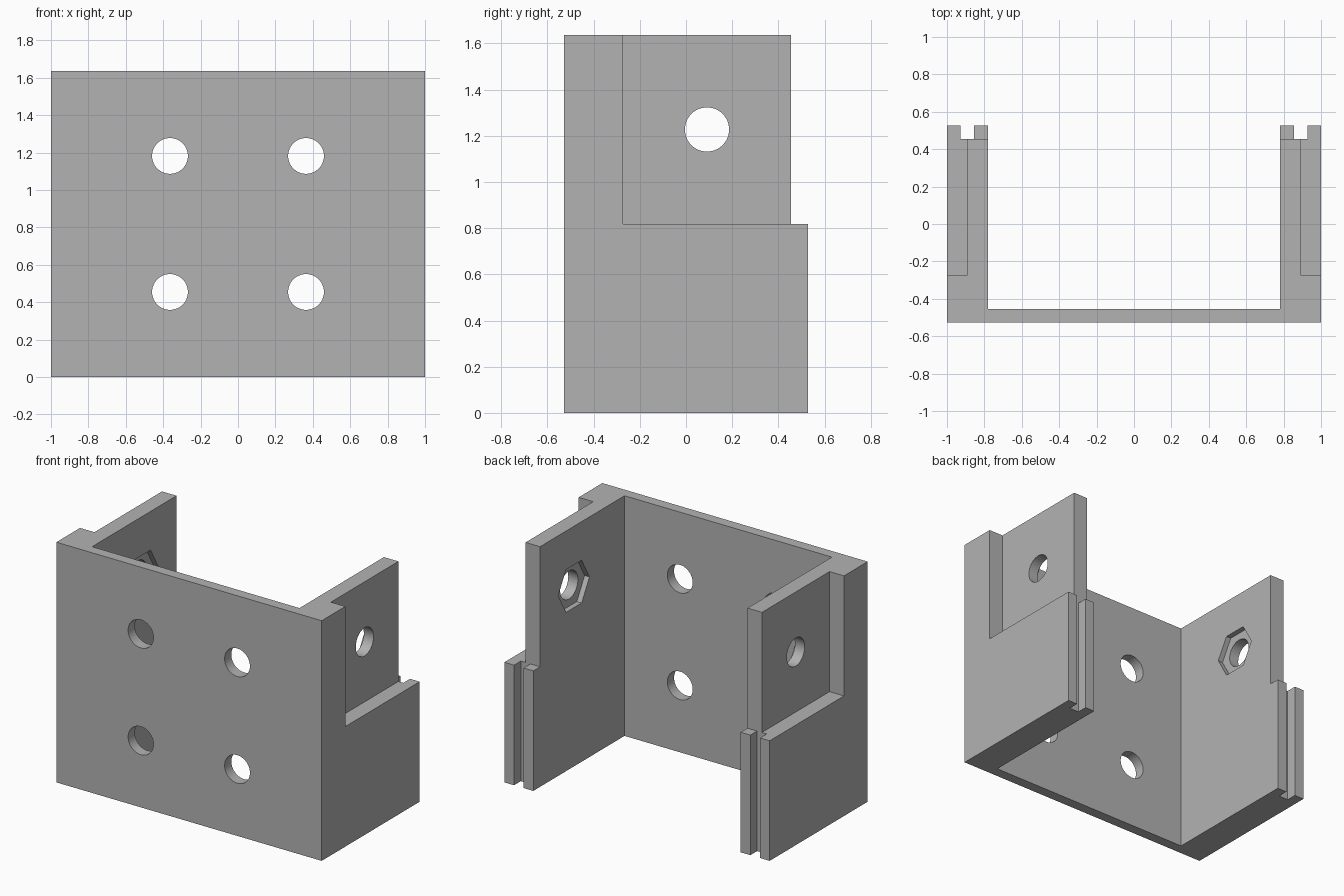
import bpy, bmesh, math
from mathutils import Matrix, Vector

cube = bpy.data.objects.get("Cube")
if cube:
    bpy.data.objects.remove(cube, do_unlink=True)

# Proportions: U is one design unit, the bracket is 55 x 29 x 45 of them
U = 2 / 55
W, D, H = 1.0, 14.5 * U, 45 * U
WALL, SIDE = 2 * U, 6 * U
MID = H / 2
BACK = D - WALL
INNER = W - SIDE
HOLE = 2.63 * U

grey = bpy.data.materials.new("plain grey")
grey.use_nodes = True
colour = (0.45, 0.45, 0.45, 1)
grey.diffuse_color = colour
grey.node_tree.nodes["Principled BSDF"].inputs["Base Color"].default_value = colour


def make_object(name, bm):
    bmesh.ops.recalc_face_normals(bm, faces=bm.faces)
    mesh = bpy.data.meshes.new(name)
    bm.to_mesh(mesh)
    bm.free()
    mesh.materials.append(grey)
    obj = bpy.data.objects.new(name, mesh)
    bpy.context.collection.objects.link(obj)
    return obj


def prism(name, outline, z0, z1):
    bm = bmesh.new()
    face = bm.faces.new([bm.verts.new((x, y, z0)) for x, y in outline])
    ext = bmesh.ops.extrude_face_region(bm, geom=[face])
    verts = [v for v in ext["geom"] if isinstance(v, bmesh.types.BMVert)]
    bmesh.ops.translate(bm, verts=verts, vec=(0, 0, z1 - z0))
    return make_object(name, bm)


def box(name, x0, x1, y0, y1, z0, z1):
    return prism(name, [(x0, y0), (x1, y0), (x1, y1), (x0, y1)], z0, z1)


def rod(name, sides, radius, length, centre, axis, spin=0):
    bm = bmesh.new()
    turn = Vector(axis).to_track_quat("Z", "Y").to_matrix().to_4x4()
    bmesh.ops.create_cone(bm, cap_ends=True, segments=sides, radius1=radius,
                          radius2=radius, depth=length,
                          matrix=Matrix.Translation(centre) @ turn @ Matrix.Rotation(spin, 4, "Z"))
    return make_object(name, bm)


def cut(target, cutter):
    mod = target.modifiers.new("cut", "BOOLEAN")
    mod.operation = "DIFFERENCE"
    mod.solver = "EXACT"
    mod.object = cutter
    bpy.context.view_layer.objects.active = target
    bpy.ops.object.modifier_apply(modifier=mod.name)
    bpy.data.objects.remove(cutter, do_unlink=True)


# U-shaped body, its side walls ending in slotted tabs
half = [(W, -D), (W, D), (W - WALL, D), (W - WALL, BACK), (W - 2 * WALL, BACK),
        (W - 2 * WALL, D), (INNER, D), (INNER, WALL - D)]
body = prism("bracket_body", half + [(-x, y) for x, y in reversed(half)], 0, H)

for s in (1, -1):
    # Upper half of each side: shortened at the back, thinned on the outside
    lo, hi = sorted((s * (INNER - 0.1), s * (W + 0.1)))
    cut(body, box("back_step_cutter", lo, hi, BACK, D + 0.1, MID, H + 0.1))
    lo, hi = sorted((s * (W - SIDE / 2), s * (W + 0.1)))
    cut(body, box("outer_recess_cutter", lo, hi, 7 * U - D, D + 0.1, MID, H + 0.1))

    # Bolt hole with a hexagonal nut pocket on the inside
    y, z = 2.5 * U, 0.75 * H
    cut(body, rod("bolt_cutter", 48, HOLE, 0.5, (s * W, y, z), (1, 0, 0)))
    pocket = rod("nut_cutter", 6, 4.62 * U, 2 * U, (s * INNER, y, z), (1, 0, 0))
    corner = pocket.data.vertices[0].co
    # Turn the pocket so that its flats face up and down
    angle = -math.atan2(corner.z - z, corner.y - y)
    centre = Matrix.Translation((0, y, z))
    pocket.data.transform(centre @ Matrix.Rotation(angle, 4, "X") @ centre.inverted())
    cut(body, pocket)

    # Mounting holes in the front plate
    for t in (1, -1):
        cut(body, rod("mount_cutter", 48, HOLE, 0.4,
                      (s * 10 * U, -D, MID + t * 10 * U), (0, 1, 0)))

bpy.ops.object.select_all(action="DESELECT")
body.select_set(True)
bpy.context.view_layer.objects.active = body
bpy.ops.object.shade_smooth_by_angle(angle=math.radians(30))
